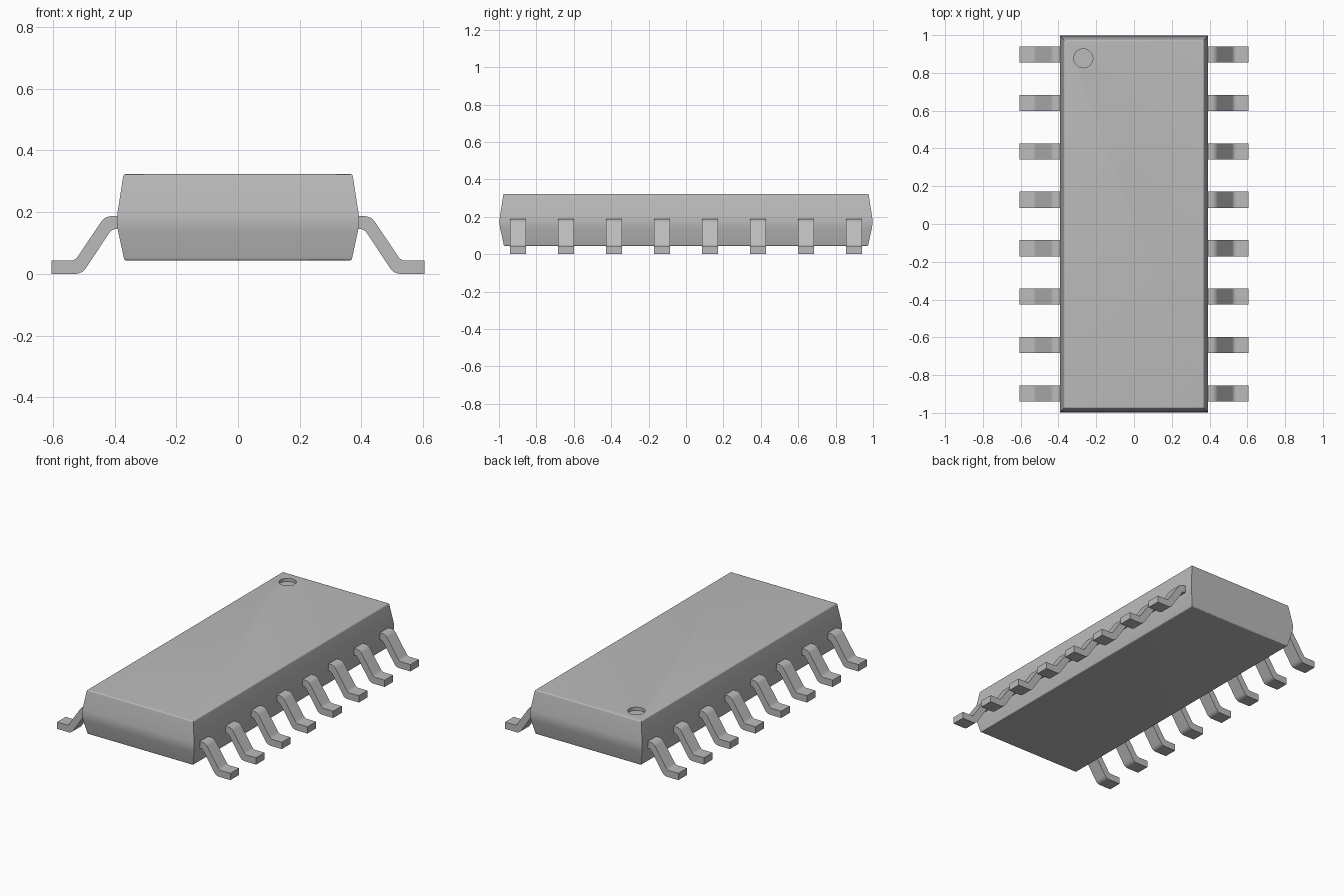
import bpy, bmesh, math

cube = bpy.data.objects.get("Cube")
if cube:
    bpy.data.objects.remove(cube, do_unlink=True)

grey = bpy.data.materials.new("plain_grey")
grey.use_nodes = True
colour = (0.5, 0.5, 0.5, 1)
grey.diffuse_color = colour
grey.node_tree.nodes["Principled BSDF"].inputs["Base Color"].default_value = colour


def finish(name, bm):
    bmesh.ops.recalc_face_normals(bm, faces=bm.faces)
    mesh = bpy.data.meshes.new(name)
    bm.to_mesh(mesh)
    bm.free()
    obj = bpy.data.objects.new(name, mesh)
    bpy.context.collection.objects.link(obj)
    mesh.materials.append(grey)
    return obj


def smooth(obj, degrees):
    bpy.ops.object.select_all(action='DESELECT')
    obj.select_set(True)
    bpy.context.view_layer.objects.active = obj
    bpy.ops.object.shade_smooth_by_angle(angle=math.radians(degrees))


def rounded(points, radii, steps=5):
    """Replace each corner that has a radius by a short curve."""
    out = []
    for i, (p, r) in enumerate(zip(points, radii)):
        if r == 0:
            out.append(p)
            continue
        ends = []
        for q in (points[i - 1], points[(i + 1) % len(points)]):
            d = math.dist(p, q)
            ends.append([p[k] + (q[k] - p[k]) * r / d for k in (0, 1)])
        for s in range(steps + 1):
            t = s / steps
            out.append([(1 - t) ** 2 * ends[0][k] + 2 * t * (1 - t) * p[k]
                        + t * t * ends[1][k] for k in (0, 1)])
    return out


# Package body: rectangular rings drafted in above and below a soft waist
HALF_X, HALF_Y = 0.395, 1.0
section = rounded([(0.05, 0.043), (0.027, 0.043), (0, 0.168), (0.024, 0.323), (0.05, 0.323)],
                  [0, 0.008, 0.035, 0.008, 0])[1:-1]
bm = bmesh.new()
rings = []
for inset, z in section:
    x, y = HALF_X - inset, HALF_Y - inset
    rings.append([bm.verts.new((sx * x, sy * y, z))
                  for sx, sy in ((-1, -1), (1, -1), (1, 1), (-1, 1))])
for low, high in zip(rings, rings[1:]):
    for i in range(4):
        j = (i + 1) % 4
        bm.faces.new((low[i], low[j], high[j], high[i]))
bm.faces.new(rings[0][::-1])
bm.faces.new(rings[-1])
body = finish("package_body", bm)

# Round index dimple sunk into the top
bm = bmesh.new()
bmesh.ops.create_cone(bm, cap_ends=True, segments=48, radius1=0.05, radius2=0.05, depth=0.06)
bmesh.ops.translate(bm, verts=bm.verts, vec=(-0.268, 0.877, 0.333))
cutter = finish("dimple_cutter", bm)
cut = body.modifiers.new("dimple", 'BOOLEAN')
cut.operation = 'DIFFERENCE'
cut.solver = 'EXACT'
cut.object = cutter
bpy.context.view_layer.objects.active = body
bpy.ops.object.modifier_apply(modifier=cut.name)
bpy.data.objects.remove(cutter, do_unlink=True)
smooth(body, 30)

# Bent leads: one side profile extruded along y, repeated down both sides
profile = rounded(
    [(0.37, 0.187), (0.431, 0.187), (0.528, 0.043), (0.605, 0.043),
     (0.605, 0), (0.505, 0), (0.409, 0.145), (0.37, 0.145)],
    [0, 0.022, 0.015, 0, 0, 0.022, 0.015, 0])
WIDTH, PITCH, COUNT = 0.085, 0.2565, 8
for side, label in ((1, "left"), (-1, "right")):
    for n in range(COUNT):
        y = (n - (COUNT - 1) / 2) * PITCH
        bm = bmesh.new()
        face = bm.faces.new([bm.verts.new((side * x, y - WIDTH / 2, z)) for x, z in profile])
        grown = bmesh.ops.extrude_face_region(bm, geom=[face])["geom"]
        bmesh.ops.translate(bm, vec=(0, WIDTH, 0),
                            verts=[v for v in grown if isinstance(v, bmesh.types.BMVert)])
        smooth(finish(f"{label}_lead_{n + 1}", bm), 35)
